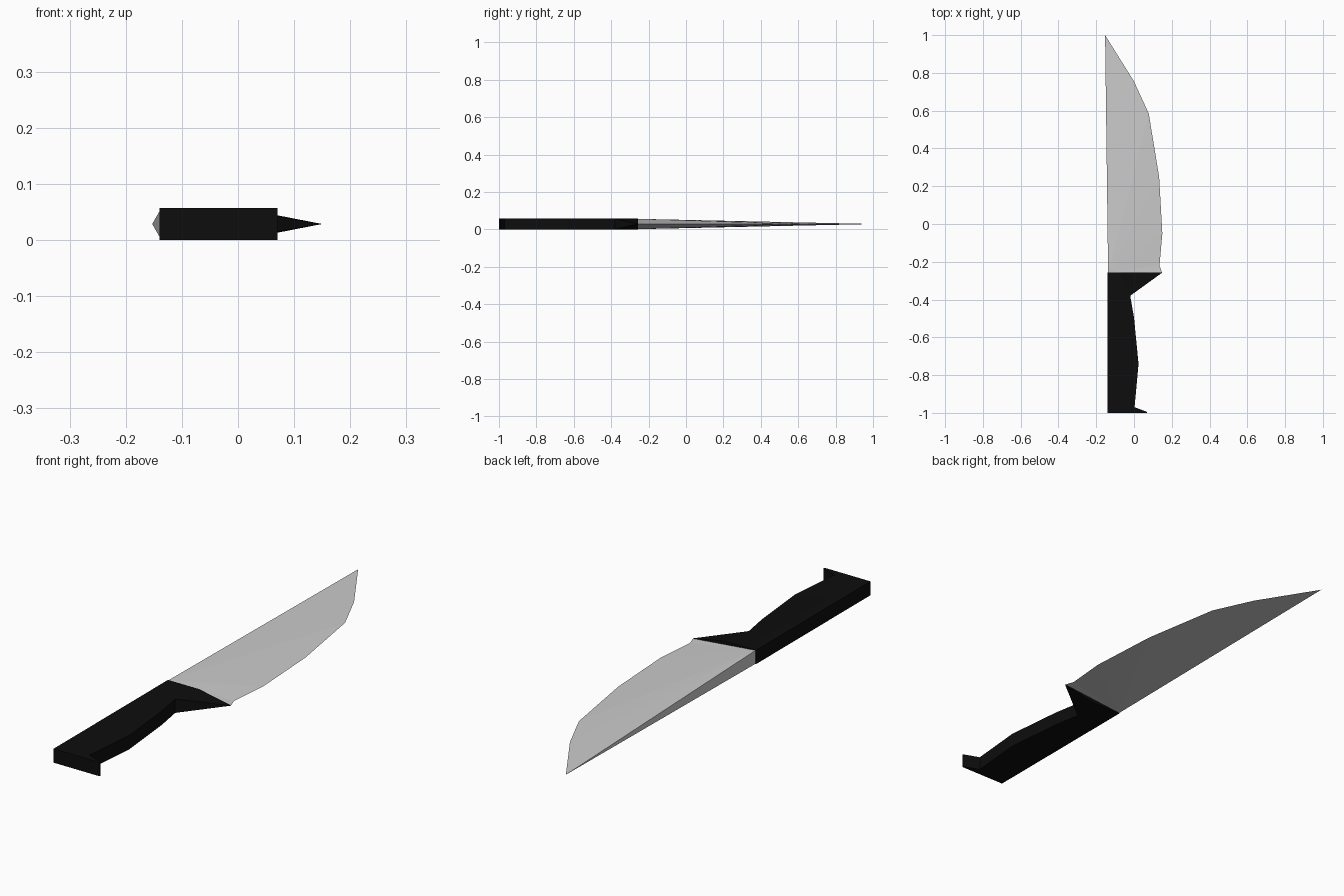
import bpy, bmesh, math

if "Cube" in bpy.data.objects:
    bpy.data.objects.remove(bpy.data.objects["Cube"])

MID, TOP = 0.0285, 0.057


def finish(bm, name, colour=None):
    """Turn a bmesh into a named object with outward normals."""
    bmesh.ops.recalc_face_normals(bm, faces=bm.faces)
    mesh = bpy.data.meshes.new(name)
    bm.to_mesh(mesh)
    bm.free()
    obj = bpy.data.objects.new(name, mesh)
    bpy.context.collection.objects.link(obj)
    if colour:
        mat = bpy.data.materials.new(name + "_material")
        mat.diffuse_color = colour
        mat.use_nodes = True
        mat.node_tree.nodes["Principled BSDF"].inputs["Base Color"].default_value = mat.diffuse_color
        mesh.materials.append(mat)
    return obj


# Blade: cutting edge at mid height, fanned from the thick spine corners
edge = [(-0.153, 1.0), (0.0, 0.755), (0.078, 0.585), (0.133, 0.25),
        (0.15, -0.05), (0.135, -0.22), (0.148, -0.257)]
bm = bmesh.new()
rim = [bm.verts.new((x, y, MID)) for x, y in edge]
spine = [bm.verts.new((-0.137, -0.257, z)) for z in (0.001, 0.056)]
for corner in spine:
    for a, b in zip(rim, rim[1:]):
        bm.faces.new((corner, a, b))
for end in (rim[0], rim[-1]):
    bm.faces.new((spine[0], spine[1], end))
finish(bm, "blade")

# Handle: extruded outline whose bolster tapers to a point at the heel
outline = [(0.003, -0.257), (-0.139, -0.257), (-0.14, -1.0), (0.07, -1.0),
           (0.07, -0.995), (0.003, -0.97), (0.024, -0.74), (0.0, -0.495),
           (-0.02, -0.38)]
bm = bmesh.new()
low, high = ([bm.verts.new((x, y, z)) for x, y in outline] for z in (0, TOP))
heel = bm.verts.new((0.15, -0.257, MID))
for loop in (low, high):
    bm.faces.new(loop)
    bm.faces.new((loop[0], loop[-1], heel))
for i in range(len(outline) - 1):
    bm.faces.new((low[i], low[i + 1], high[i + 1], high[i]))
for i in (0, -1):
    bm.faces.new((low[i], high[i], heel))
handle = finish(bm, "handle", (0.004, 0.004, 0.004, 1))
handle.select_set(True)
bpy.context.view_layer.objects.active = handle
bpy.ops.object.shade_smooth_by_angle(angle=math.radians(25))
